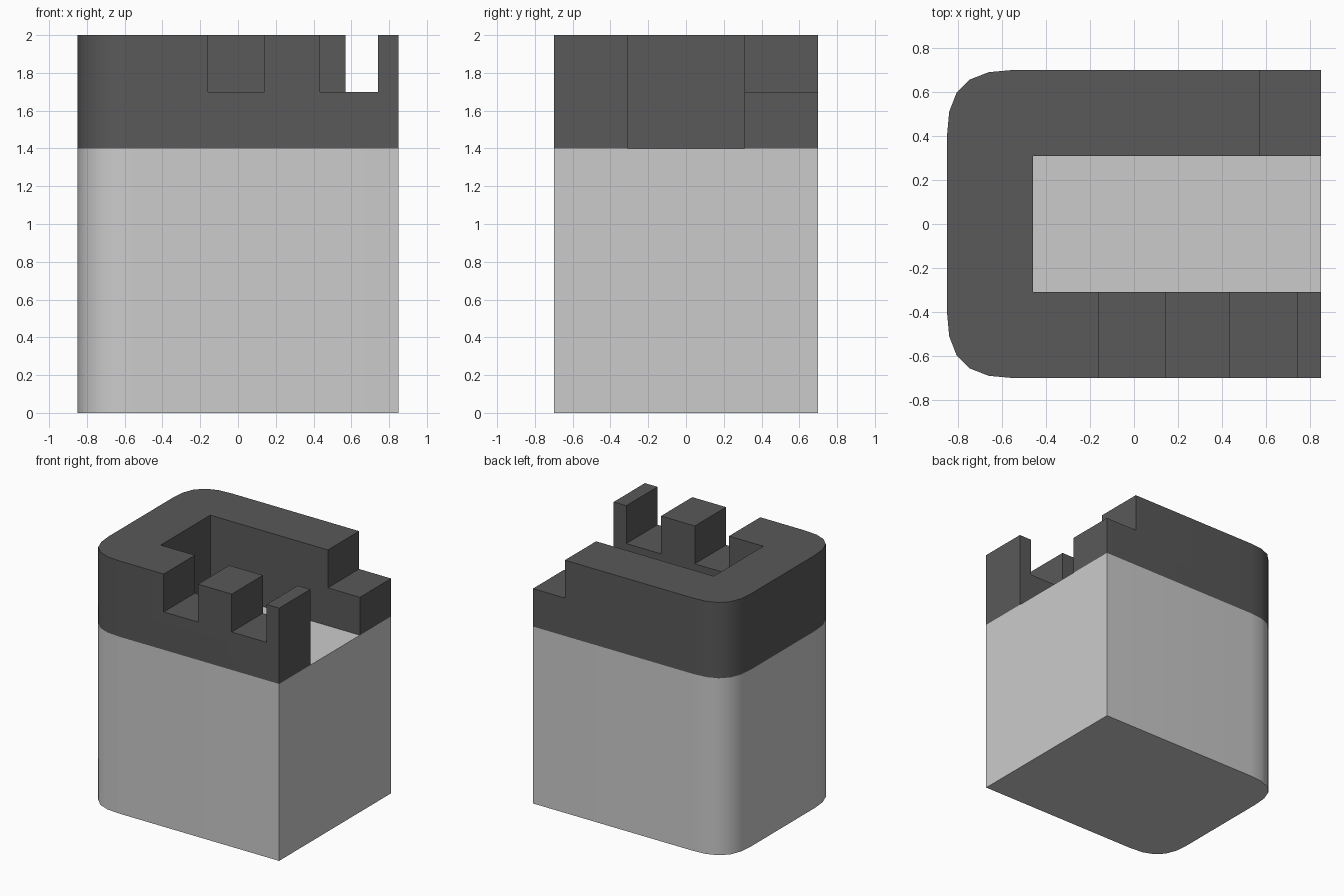
import bpy, bmesh

if "Cube" in bpy.data.objects:
    bpy.data.objects.remove(bpy.data.objects["Cube"])

HX, HY, R_IN_X, R_IN_Y = 0.85, 0.70, -0.46, 0.31
BASE_TOP, NOTCH_FLOOR, TOP = 1.40, 1.70, 2.00


def prism(name, profile, z0, z1):
    """Extrude a closed xy profile from z0 to z1."""
    bm = bmesh.new()
    face = bm.faces.new([bm.verts.new((x, y, z0)) for x, y in profile])
    up = bmesh.ops.extrude_face_region(bm, geom=[face])["geom"]
    bmesh.ops.translate(bm, vec=(0, 0, z1 - z0),
                        verts=[v for v in up if isinstance(v, bmesh.types.BMVert)])
    bmesh.ops.recalc_face_normals(bm, faces=bm.faces)
    mesh = bpy.data.meshes.new(name)
    bm.to_mesh(mesh)
    bm.free()
    obj = bpy.data.objects.new(name, mesh)
    bpy.context.collection.objects.link(obj)
    return obj


def rect(x0, x1, y0, y1):
    return [(x0, y0), (x1, y0), (x1, y1), (x0, y1)]


def activate(obj):
    bpy.ops.object.select_all(action='DESELECT')
    obj.select_set(True)
    bpy.context.view_layer.objects.active = obj


def cut(obj, cutter):
    cutter.hide_render = True
    activate(obj)
    mod = obj.modifiers.new("cut", 'BOOLEAN')
    mod.operation = 'DIFFERENCE'
    mod.solver = 'EXACT'
    mod.object = cutter
    bpy.ops.object.modifier_apply(modifier=mod.name)
    bpy.data.objects.remove(cutter, do_unlink=True)


# Outline: square right side, rounded left corners
corner = [(0.30, 0), (0.19, 0.01), (0.105, 0.043), (0.043, 0.105), (0.01, 0.19), (0, 0.30)]
back_left = [(-HX + a, HY - b) for a, b in corner]
front_left = [(x, -y) for x, y in reversed(back_left)]
outline = [(HX, HY)] + back_left + front_left + [(HX, -HY)]

# Solid tower body
body = prism("tower_body", outline, 0, BASE_TOP)

# U-shaped parapet wall, open to the right
inner = [(HX, -R_IN_Y), (R_IN_X, -R_IN_Y), (R_IN_X, R_IN_Y), (HX, R_IN_Y)]
parapet = prism("parapet", outline + inner, BASE_TOP, TOP)

# Two notches in the front wall, one open step at the back right
for x0, x1, y0, y1 in [(-0.16, 0.14, -0.9, -0.2),
                       (0.435, 0.74, -0.9, -0.2),
                       (0.57, 1.0, 0.2, 0.9)]:
    cut(parapet, prism("notch_cutter", rect(x0, x1, y0, y1), NOTCH_FLOOR, TOP + 0.2))

# Dark parapet colour
dark = bpy.data.materials.new("dark_stone")
dark.diffuse_color = (0.1, 0.1, 0.1, 1)
dark.use_nodes = True
dark.node_tree.nodes["Principled BSDF"].inputs["Base Color"].default_value = dark.diffuse_color
parapet.data.materials.clear()
parapet.data.materials.append(dark)

# Smooth rounded corners, sharp edges elsewhere
for obj in (body, parapet):
    activate(obj)
    bpy.ops.object.shade_smooth_by_angle()
